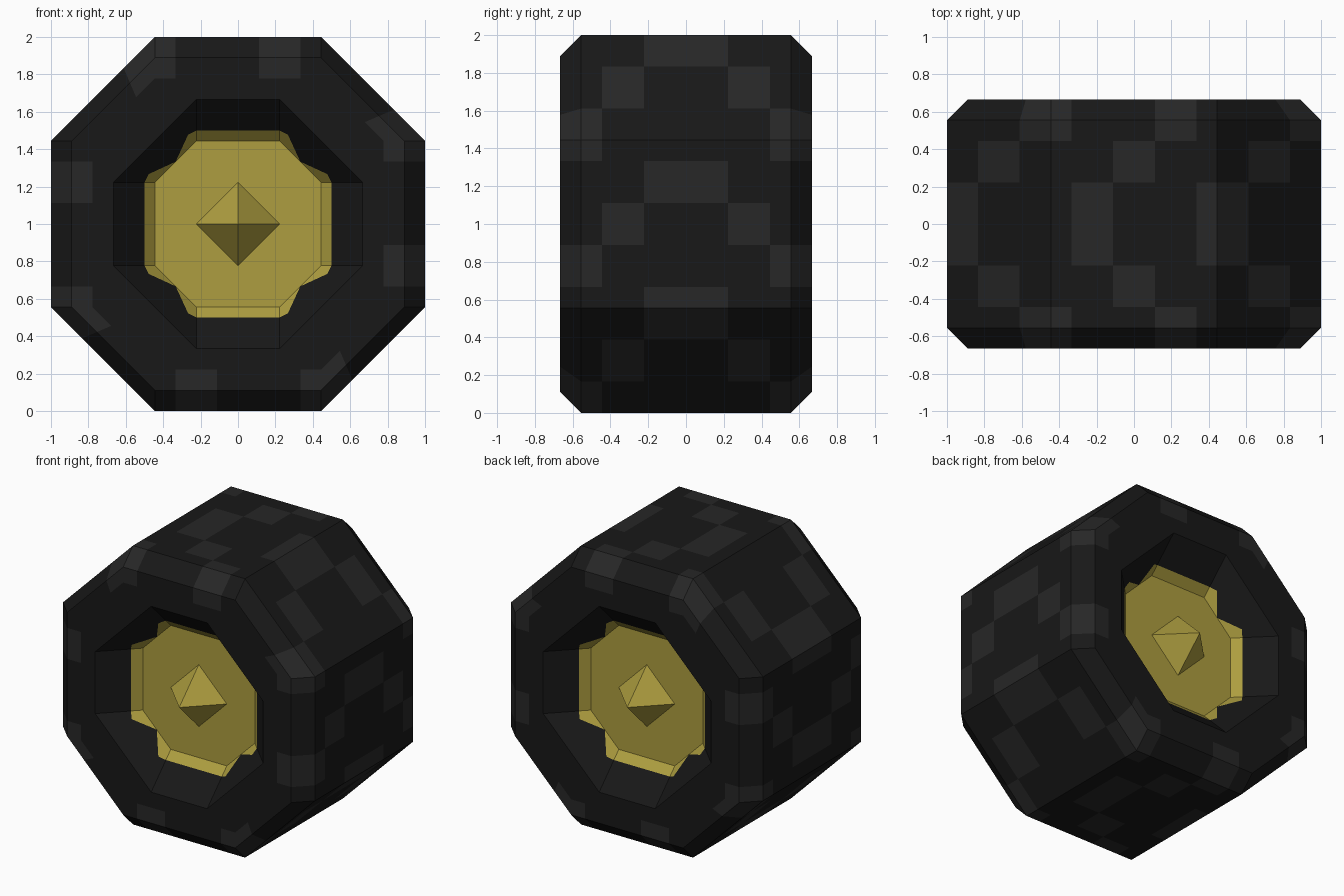
import bpy, bmesh

if "Cube" in bpy.data.objects:
    bpy.data.objects.remove(bpy.data.objects["Cube"])

U = 1 / 9  # the whole model sits on a 1/9 unit grid


def material(name, rgb):
    m = bpy.data.materials.new(name)
    m.diffuse_color = (*rgb, 1)
    m.use_nodes = True
    m.node_tree.nodes["Principled BSDF"].inputs["Base Color"].default_value = m.diffuse_color
    return m


rubber = material("rubber", (0.009, 0.009, 0.009))
tread = material("tread", (0.02, 0.02, 0.02))
gold = material("gold", (0.42, 0.34, 0.05))


def ring(r, c, y):
    """Octagon with flats at r and corners at (r, c), split along tread steps."""
    quarter = [(r, t * c / 4, y) for t in (-4, -3, -1, 1, 3, 4)]
    quarter += [(r + (c - r) * f, c + (r - c) * f, y) for f in (0.3, 0.5, 0.7)]
    return turn(quarter)


def turn(quarter):
    """Repeat a quarter of points four times around the axle."""
    pts = []
    for _ in range(4):
        pts += quarter
        quarter = [(-z, x, y) for x, z, y in quarter]
    return pts


def build(name, rings, mats, pick=None, cap=False):
    """Skin consecutive rings, then mirror the half to the other side."""
    bm = bmesh.new()
    rows = [[bm.verts.new((x * U, y * U, (z + 9) * U)) for x, z, y in r]
            for r in rings]
    n = len(rows[0])
    for band in range(len(rows) - 1):
        a, b = rows[band], rows[band + 1]
        for i in range(n):
            j = (i + 1) % n
            f = bm.faces.new((a[i], a[j], b[j], b[i]))
            f.material_index = pick(band, i % 9) if pick else 0
    if cap:
        bm.faces.new(rows[-1])
    bmesh.ops.remove_doubles(bm, verts=bm.verts, dist=1e-4)
    bmesh.ops.recalc_face_normals(bm, faces=bm.faces)
    # make the front half face outwards
    front = min(bm.faces, key=lambda f: f.calc_center_median().y)
    if front.normal.y > 0:
        bmesh.ops.reverse_faces(bm, faces=bm.faces)
    me = bpy.data.meshes.new(name)
    bm.to_mesh(me)
    bm.free()
    for m in mats:
        me.materials.append(m)
    ob = bpy.data.objects.new(name, me)
    bpy.context.collection.objects.link(ob)
    mod = ob.modifiers.new("mirror", "MIRROR")
    mod.use_axis = (False, True, False)
    return ob


# Notched line where the black sidewall cone turns into the gold dish
notch = turn([(4.5, t / 2, -4.5) for t in (-4, -3, -1, 1, 3, 4)]
             + [(4.3, 2.4, -4.7), (3, 3, -4), (2.4, 4.3, -4.7)])

# Tread chevrons: which part of the width is lighter at each step around
STEPS = "CESCEESSC"
BANDS = "CSEEE"


def chevron(band, step):
    return int(band < len(BANDS) and BANDS[band] == STEPS[step])


# Tire
build("tire", [ring(9, 4, 0), ring(9, 4, -2), ring(9, 4, -4), ring(9, 4, -5),
               ring(8, 4, -6), ring(7, 4, -6), ring(6, 2, -6), notch],
      [rubber, tread], chevron)

# Dished rim
build("rim", [notch, ring(4, 2, -4)], [gold], cap=True)

# Pointed hub
build("hub", [turn([(2, 0, -4)]), turn([(0, 0, -6)])], [gold])
